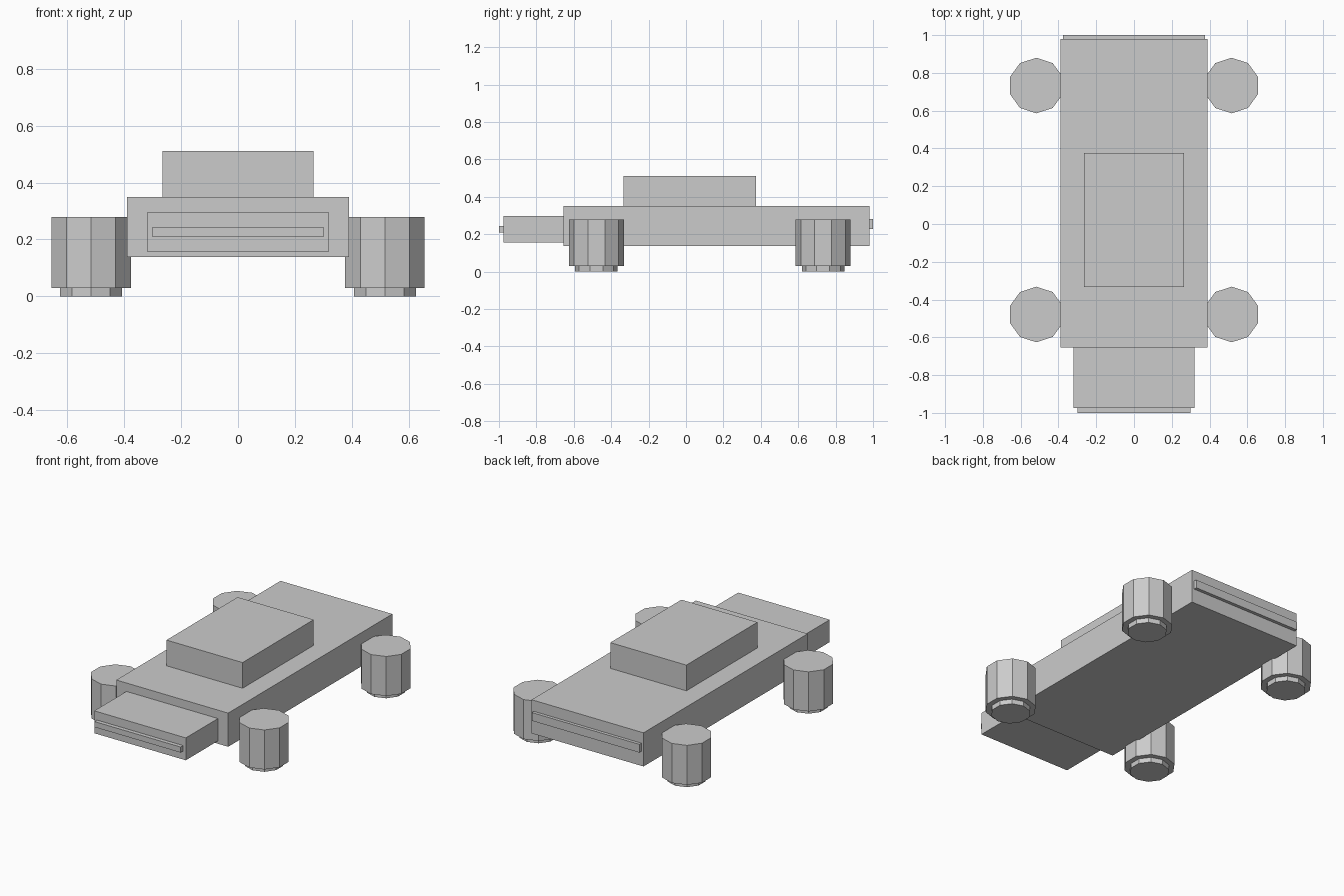
import bpy
import math

if "Cube" in bpy.data.objects:
    bpy.data.objects.remove(bpy.data.objects["Cube"])

# Single flat grey for the whole model
grey = bpy.data.materials.new("light_grey")
grey.diffuse_color = (0.6, 0.6, 0.6, 1)
grey.use_nodes = True
grey.node_tree.nodes["Principled BSDF"].inputs["Base Color"].default_value = grey.diffuse_color


def box(name, half_x, y0, y1, z0, z1):
    """Box centred on x = 0, given by its extents."""
    bpy.ops.mesh.primitive_cube_add(size=1, location=(0, (y0 + y1) / 2, (z0 + z1) / 2))
    ob = bpy.context.object
    ob.name = name
    ob.scale = (2 * half_x, y1 - y0, z1 - z0)
    bpy.ops.object.transform_apply(location=False, rotation=False, scale=True)
    ob.data.materials.append(grey)


def drum(name, x, y, radius, z0, z1):
    """Upright ten-sided drum with corners pointing along y."""
    bpy.ops.mesh.primitive_cylinder_add(vertices=10, radius=radius, depth=z1 - z0,
                                        location=(x, y, (z0 + z1) / 2))
    ob = bpy.context.object
    ob.name = name
    ob.data.materials.append(grey)


# Body, cabin and nose
box("body", 0.39, -0.655, 0.98, 0.138, 0.35)
box("cabin", 0.265, -0.333, 0.375, 0.35, 0.512)
box("nose", 0.319, -0.975, -0.655, 0.156, 0.297)

# Bumper strips
box("front_bumper", 0.30, -1.0, -0.975, 0.209, 0.244)
box("rear_bumper", 0.375, 0.98, 1.0, 0.229, 0.281)

# Four upright drums, each on a narrower foot
for side, x in (("left", -0.517), ("right", 0.517)):
    for end, y in (("front", -0.479), ("rear", 0.733)):
        drum(f"{end}_{side}_drum", x, y, 0.147, 0.03, 0.279)
        drum(f"{end}_{side}_foot", x, y, 0.114, 0.0, 0.03)
